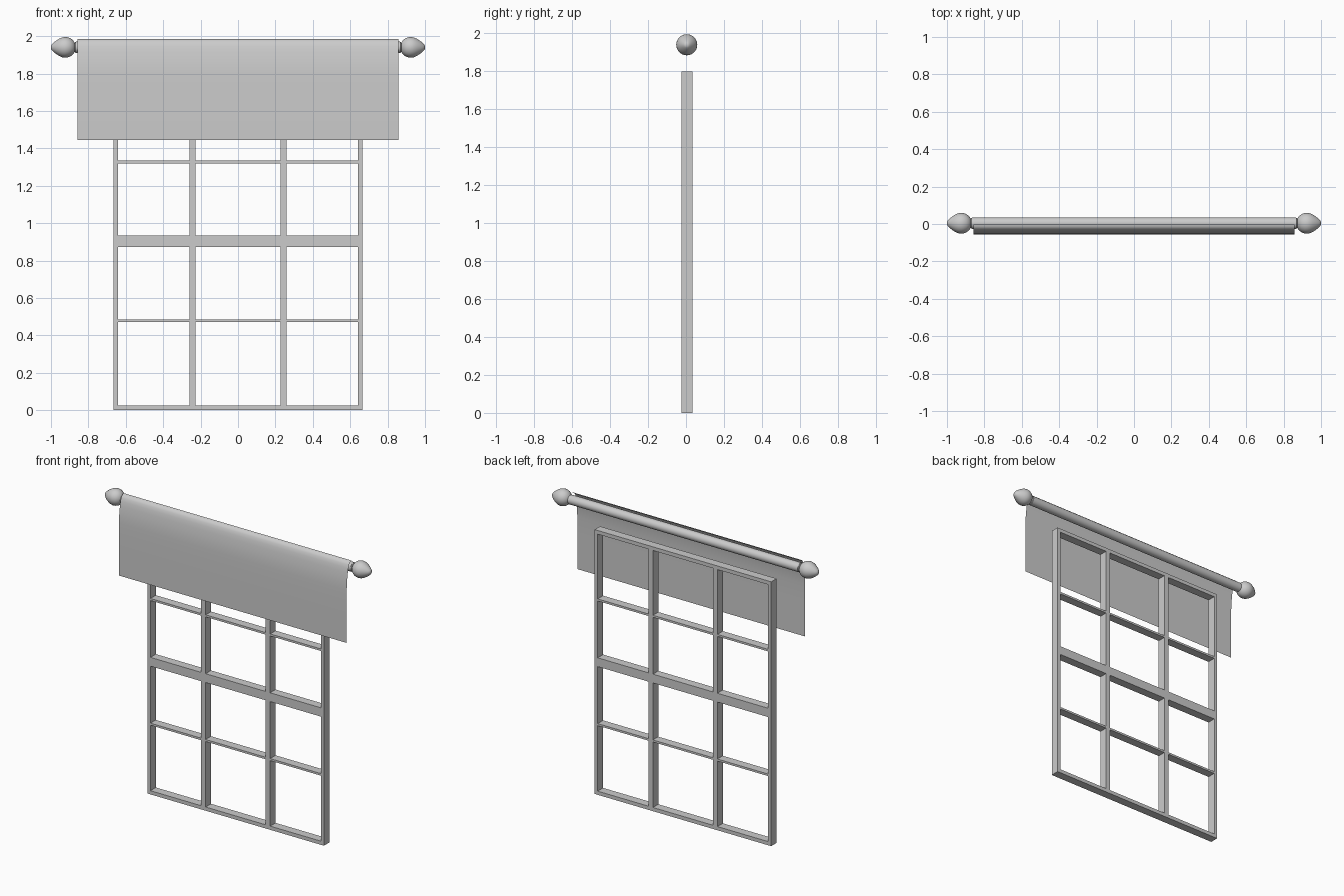
import bpy, bmesh, math

if "Cube" in bpy.data.objects:
    bpy.data.objects.remove(bpy.data.objects["Cube"])

YC = 0.004      # depth centre of frame and rod
ROD_Z = 1.94


def finish(name, bm, smooth=False):
    bmesh.ops.recalc_face_normals(bm, faces=bm.faces)
    me = bpy.data.meshes.new(name)
    bm.to_mesh(me)
    bm.free()
    ob = bpy.data.objects.new(name, me)
    bpy.context.collection.objects.link(ob)
    if smooth:
        bpy.ops.object.select_all(action='DESELECT')
        ob.select_set(True)
        bpy.context.view_layer.objects.active = ob
        bpy.ops.object.shade_smooth_by_angle(angle=math.radians(35))
    return ob


def bar(name, x0, x1, z0, z1, depth=0.058):
    bm = bmesh.new()
    bmesh.ops.create_cube(bm, size=1)
    for v in bm.verts:
        v.co = ((x0 + x1) / 2 + v.co.x * (x1 - x0),
                YC + v.co.y * depth,
                (z0 + z1) / 2 + v.co.z * (z1 - z0))
    return finish(name, bm)


def lathe(name, profile, side=1, n=32):
    """Revolve (x, radius) points around the rod axis."""
    bm = bmesh.new()
    rings = []
    for x, r in profile:
        rings.append([bm.verts.new((side * x,
                                    YC + r * math.cos(2 * math.pi * i / n),
                                    ROD_Z + r * math.sin(2 * math.pi * i / n)))
                      for i in range(n)])
    for a, b in zip(rings, rings[1:]):
        for i in range(n):
            j = (i + 1) % n
            bm.faces.new((a[i], a[j], b[j], b[i]))
    bm.faces.new(rings[0])
    bm.faces.new(rings[-1])
    return finish(name, bm, True)


# Window frame: stiles and rails
W, H = 0.665, 1.8
T = 0.023
bar("stile_left", -W, -W + T, 0, H)
bar("stile_right", W - T, W, 0, H)
bar("bottom_rail", -W + T, W - T, 0, 0.025)
bar("top_rail", -W + T, W - T, H - 0.025, H)
bar("middle_rail", -W + T, W - T, 0.873, 0.933)

# Glazing bars, split around the middle rail and the uprights
uprights = (-0.243, 0.243)
for i, x in enumerate(uprights):
    for part, z0, z1 in (("lower", 0.025, 0.873), ("upper", 0.933, H - 0.025)):
        bar(f"upright_{part}_{i}", x - 0.017, x + 0.017, z0, z1)
spans = ((-W + T, -0.26), (-0.226, 0.226), (0.26, W - T))
for part, z in (("lower", 0.478), ("upper", 1.327)):
    for i, (x0, x1) in enumerate(spans):
        bar(f"cross_bar_{part}_{i}", x0, x1, z - 0.007, z + 0.007)

# Rod
lathe("curtain_rod", [(-0.865, 0.031), (0.865, 0.031)])

# Finials at both ends
finial = [(0.858, 0.024), (0.862, 0.029), (0.870, 0.029), (0.873, 0.024),
          (0.877, 0.031), (0.885, 0.041), (0.897, 0.049), (0.911, 0.054),
          (0.925, 0.0555), (0.940, 0.053), (0.956, 0.046), (0.972, 0.036),
          (0.986, 0.025), (0.995, 0.016), (1.0, 0.008)]
for name, side in (("finial_left", -1), ("finial_right", 1)):
    lathe(name, finial, side)

# Thin blind cloth draped over the front of the rod
drape = [(-0.003, 1.985), (-0.014, 1.983), (-0.024, 1.977), (-0.032, 1.965),
         (-0.039, 1.945), (-0.045, 1.915), (-0.050, 1.88), (-0.054, 1.845),
         (-0.056, 1.80), (-0.057, 1.70), (-0.057, 1.445)]
bm = bmesh.new()
rows = [[bm.verts.new((x, y, z)) for x in (-0.858, 0.858)] for y, z in drape]
for a, b in zip(rows, rows[1:]):
    bm.faces.new((a[0], b[0], b[1], a[1]))
finish("blind_cloth", bm, True)
